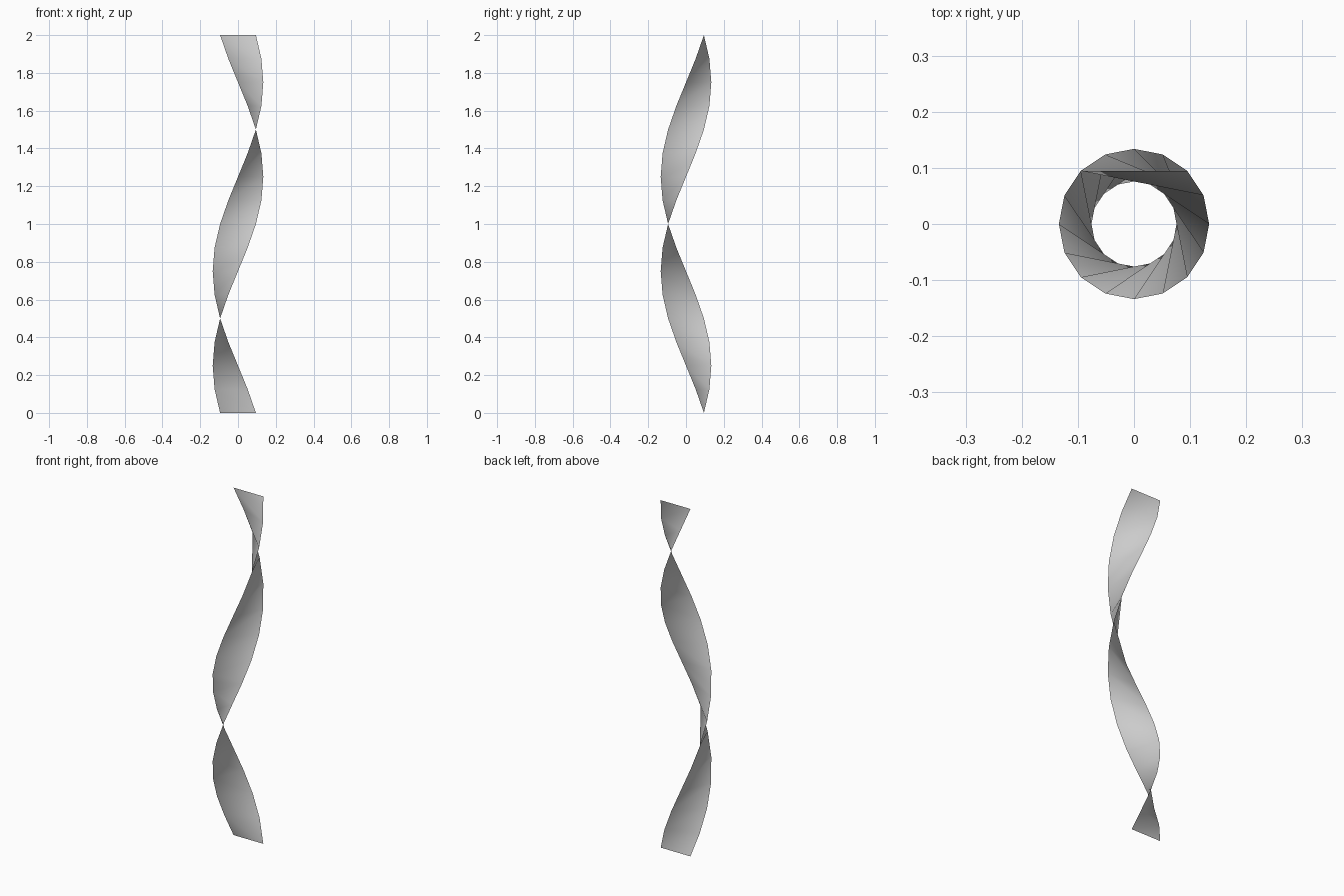
import bpy, bmesh
from math import cos, sin, pi

if "Cube" in bpy.data.objects:
    bpy.data.objects.remove(bpy.data.objects["Cube"])

STEPS = 16       # segments in one full turn
HEIGHT = 2.0
RADIUS = 0.134   # distance of both ribbon edges from the axis

# Twisted ribbon: a flat strip, offset from the axis, turned once around it
bm = bmesh.new()
rows = []
for i in range(STEPS + 1):
    turn = 2 * pi * i / STEPS
    z = HEIGHT * i / STEPS
    rows.append([bm.verts.new((RADIUS * cos(a + turn), RADIUS * sin(a + turn), z))
                 for a in (pi / 4, 3 * pi / 4)])

# Split each quad along the diagonal that bows toward the axis
for (r0, l0), (r1, l1) in zip(rows, rows[1:]):
    bm.faces.new((r0, l0, l1))
    bm.faces.new((r0, l1, r1))
for f in bm.faces:
    f.smooth = True

mesh = bpy.data.meshes.new("twisted_ribbon")
bm.to_mesh(mesh)
bm.free()
bpy.context.collection.objects.link(bpy.data.objects.new("twisted_ribbon", mesh))
